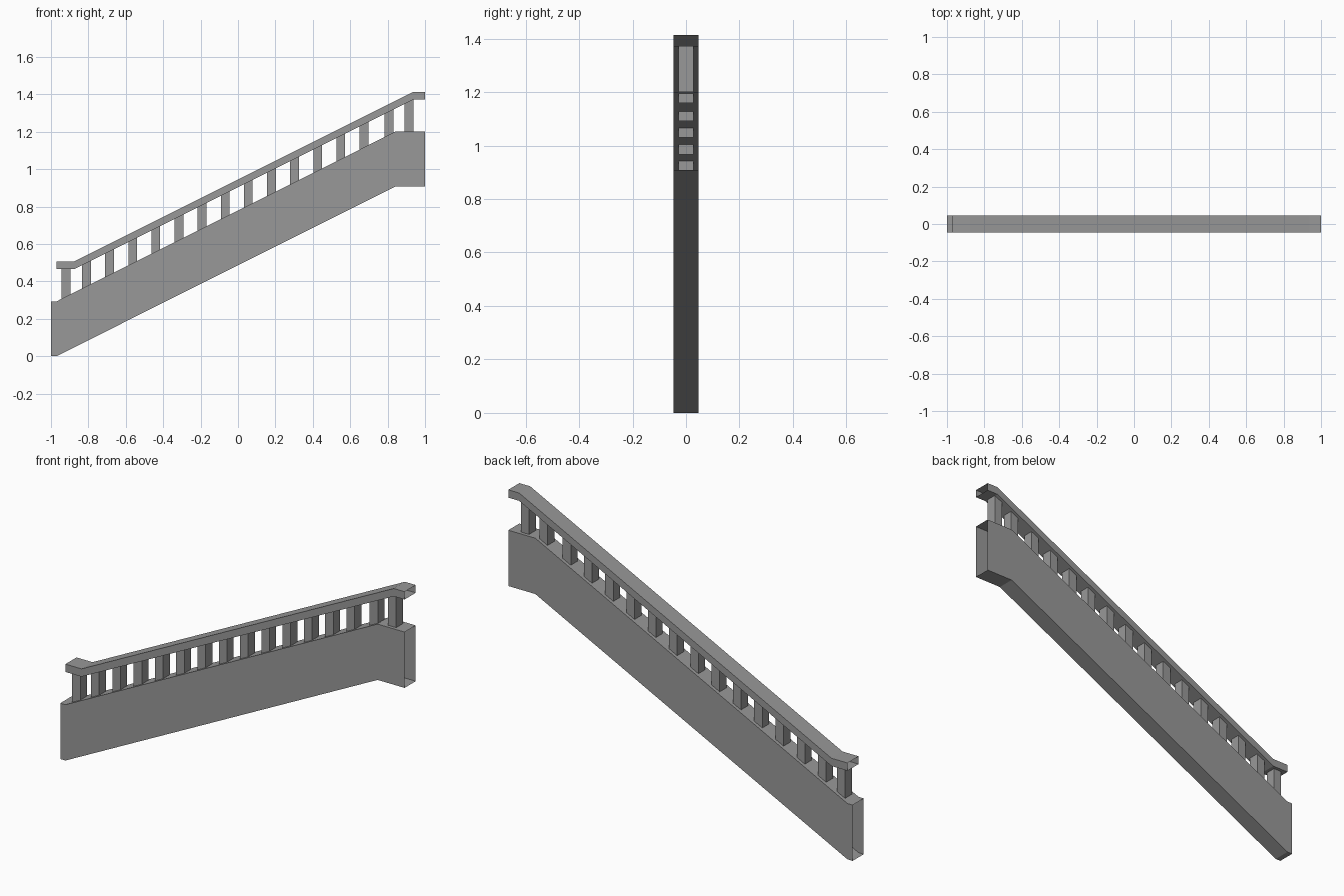
import bpy

if "Cube" in bpy.data.objects:
    bpy.data.objects.remove(bpy.data.objects["Cube"])

HALF = 0.046      # half depth of stringer and handrail
POST_X = 0.0235   # half width of a baluster
POST_Y = 0.028    # half depth of a baluster

grey = bpy.data.materials.new("dark_grey")
grey.diffuse_color = (0.316, 0.316, 0.316, 1)
grey.use_nodes = True
grey.node_tree.nodes["Principled BSDF"].inputs["Base Color"].default_value = grey.diffuse_color


def make_object(name, verts, faces):
    mesh = bpy.data.meshes.new(name)
    mesh.from_pydata(verts, [], faces)
    mesh.update()
    mesh.materials.append(grey)
    obj = bpy.data.objects.new(name, mesh)
    bpy.context.collection.objects.link(obj)
    return obj


def open_tube(name, path, height):
    """Rectangular tube along an (x, z) path of its lower edge, ends left open."""
    verts, faces = [], []
    for x, z in path:
        verts += [(x, -HALF, z), (x, HALF, z),
                  (x, HALF, z + height), (x, -HALF, z + height)]
    for s in range(len(path) - 1):
        a, b = 4 * s, 4 * s + 4
        for i in range(4):
            j = (i + 1) % 4
            faces.append((a + i, a + j, b + j, b + i))
    obj = make_object(name, verts, faces)
    # Outward normals: the first face is the underside
    if obj.data.polygons[0].normal.z > 0:
        obj.data.flip_normals()


def height_on(path, x):
    """Height of a path at x."""
    for (x0, z0), (x1, z1) in zip(path, path[1:]):
        if x <= x1:
            return z0 + (z1 - z0) * (x - x0) / (x1 - x0)
    return path[-1][1]


# Lower stringer and handrail
stringer = [(-1, 0), (-0.97, 0), (0.843, 0.908), (1, 0.908)]
rail = [(-0.97, 0.465), (-0.877, 0.465), (0.937, 1.372), (1, 1.372)]
STRINGER_H, RAIL_H = 0.293, 0.041
open_tube("stringer", stringer, STRINGER_H)
open_tube("handrail", rail, RAIL_H)

# Balusters: level ends tucked into the stringer and rail
centres = [-0.92] + [-0.81 + 0.1236 * i for i in range(13)] + [0.808, 0.915]
for n, x in enumerate(centres):
    lo = height_on(stringer, x - POST_X) + STRINGER_H
    if n < len(centres) - 1:
        lo -= 0.013
    hi = height_on(rail, x + POST_X)
    corners = [(-1, -1), (1, -1), (1, 1), (-1, 1)]
    verts = [(x + sx * POST_X, sy * POST_Y, z) for z in (lo, hi) for sx, sy in corners]
    faces = [(i, (i + 1) % 4, (i + 1) % 4 + 4, i + 4) for i in range(4)]
    make_object(f"baluster_{n + 1}", verts, faces)
